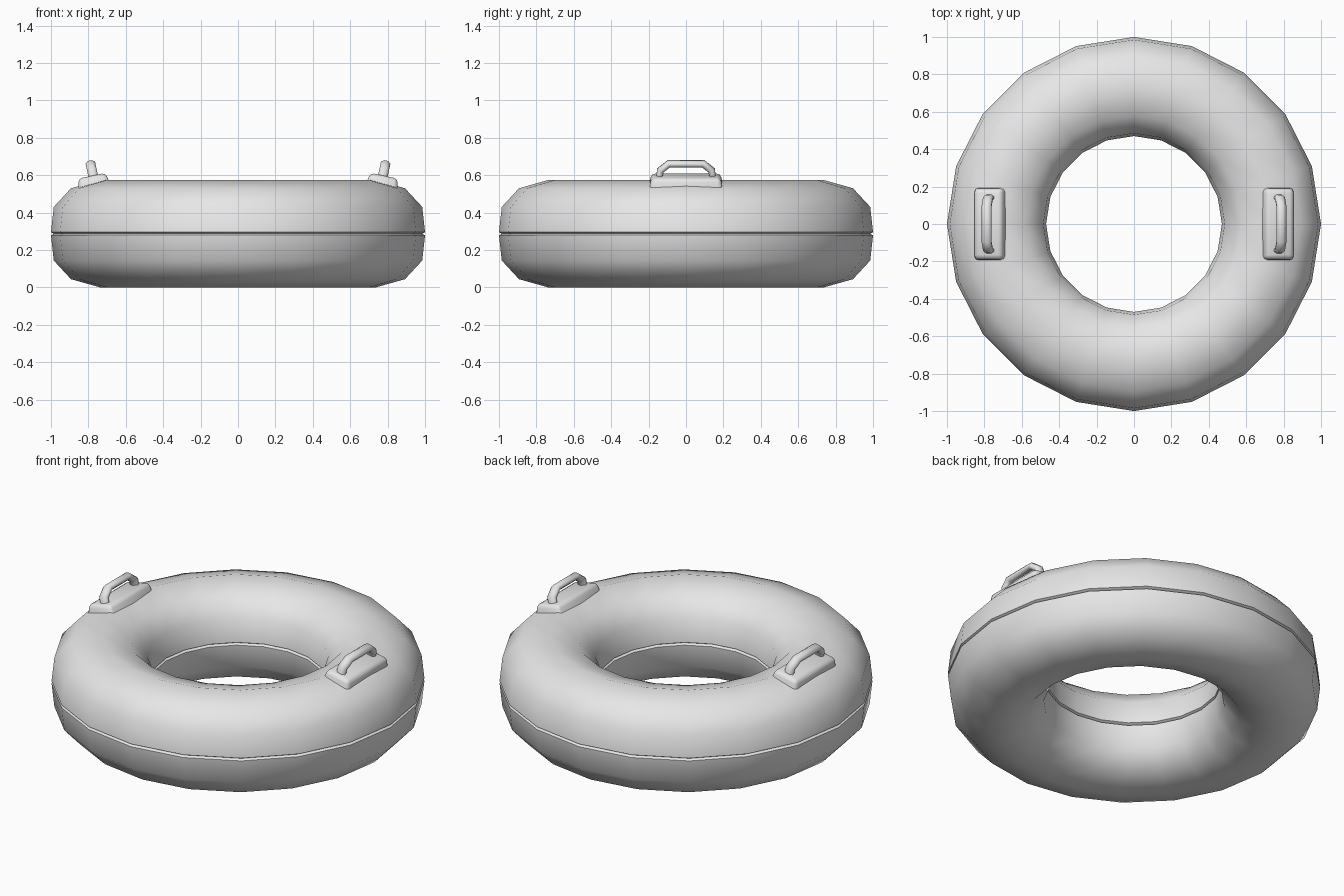
import bpy, bmesh, math
from mathutils import Matrix, Vector

if "Cube" in bpy.data.objects:
    bpy.data.objects.remove(bpy.data.objects["Cube"])

mat = bpy.data.materials.new("light grey")
mat.diffuse_color = (0.8, 0.8, 0.8, 1)
mat.use_nodes = True
mat.node_tree.nodes["Principled BSDF"].inputs["Base Color"].default_value = mat.diffuse_color


def make_object(name, bm, angle):
    bmesh.ops.recalc_face_normals(bm, faces=bm.faces[:])
    mesh = bpy.data.meshes.new(name)
    bm.to_mesh(mesh)
    bm.free()
    mesh.materials.append(mat)
    obj = bpy.data.objects.new(name, mesh)
    bpy.context.collection.objects.link(obj)
    bpy.ops.object.select_all(action='DESELECT')
    obj.select_set(True)
    bpy.context.view_layer.objects.active = obj
    bpy.ops.object.shade_smooth_by_angle(angle=math.radians(angle))
    return obj


def bridge_rings(bm, rings, closed):
    n = len(rings[0])
    for i in range(len(rings) if closed else len(rings) - 1):
        a, b = rings[i], rings[(i + 1) % len(rings)]
        for j in range(n):
            k = (j + 1) % n
            bm.faces.new((a[j], a[k], b[k], b[j]))


# Swim ring: quarter profile (offset from tube centre) mirrored to a full loop
CR, CZ, SIDES = 0.735, 0.2875, 20
quarter = [(0.265, 0.008), (0.25, 0.1435), (0.158, 0.243)]
right = [(0.25, 0.0)] + quarter + [(0.0, 0.2875)]
upper = right + [(-x, z) for x, z in reversed(right[:-1])]
loop = upper + [(x, -z) for x, z in reversed(upper[1:-1])]
bm = bmesh.new()
rings = []
for i in range(SIDES):
    a = 2 * math.pi * i / SIDES
    rings.append([bm.verts.new(((CR + x) * math.cos(a), (CR + x) * math.sin(a), CZ + z))
                  for x, z in loop])
bridge_rings(bm, rings, True)
make_object("swim_ring", bm, 48)


def handle_matrix(turn):
    return (Matrix.Rotation(turn, 4, 'Z') @ Matrix.Translation((0.775, 0, 0.57))
            @ Matrix.Rotation(math.radians(12), 4, 'Y'))


def base_plate(name, m):
    bm = bmesh.new()
    bmesh.ops.create_cube(bm, size=1)
    for v in bm.verts:
        top = v.co.z > 0
        v.co.x *= 0.148 if top else 0.17
        v.co.y *= 0.37 if top else 0.39
        v.co.z *= 0.056
    edges = [e for e in bm.edges if max(v.co.z for v in e.verts) > 0]
    bmesh.ops.bevel(bm, geom=edges, offset=0.02, segments=2, profile=0.5, affect='EDGES')
    bm.transform(m)
    make_object(name, bm, 50)


def grip(name, m):
    # Bent bar swept along a mirrored path in the handle's local yz plane
    half = [(-0.142, 0.0), (-0.138, 0.056), (-0.092, 0.092)]
    path = [Vector((0, y, z)) for y, z in half + [(-y, z) for y, z in reversed(half)]]
    bm = bmesh.new()
    rings = []
    for i, p in enumerate(path):
        d_in = (p - path[i - 1]).normalized() if i else Vector((0, 0, 1))
        d_out = (path[i + 1] - p).normalized() if i < len(path) - 1 else Vector((0, 0, -1))
        t = (d_in + d_out).normalized()
        side = Vector((0, -t.z, t.y)) / max(0.5, t.dot(d_in))
        rings.append([bm.verts.new(p + Vector((-0.006 + 0.028 * math.cos(a), 0, 0))
                                   + side * 0.019 * math.sin(a))
                      for a in (math.pi * (j + 0.5) / 4 for j in range(8))])
    bridge_rings(bm, rings, False)
    bm.faces.new(rings[0])
    bm.faces.new(rings[-1])
    bm.transform(m)
    make_object(name, bm, 60)


# Two handles, one on each side
for label, turn in (("right", 0), ("left", math.pi)):
    base_plate(label + "_handle_base", handle_matrix(turn))
    grip(label + "_handle_grip", handle_matrix(turn))
